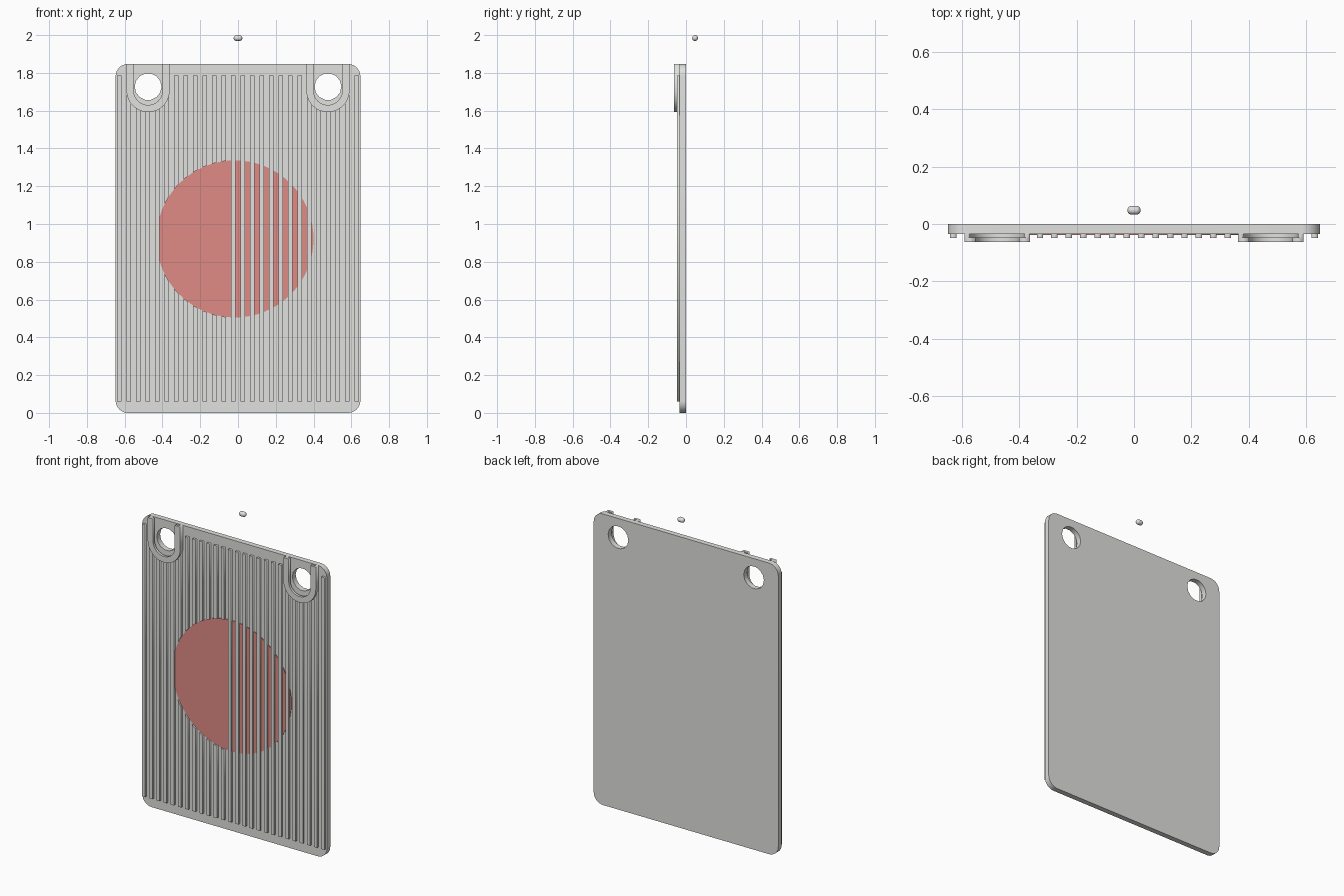
import bpy, bmesh, math
from mathutils import Matrix

if "Cube" in bpy.data.objects:
    bpy.data.objects.remove(bpy.data.objects["Cube"])


def material(name, colour):
    mat = bpy.data.materials.new(name)
    mat.use_nodes = True
    mat.diffuse_color = (*colour, 1)
    mat.node_tree.nodes["Principled BSDF"].inputs["Base Color"].default_value = (*colour, 1)
    return mat


grey = material("light grey", (0.75, 0.75, 0.735))
red = material("soft red", (0.75, 0.26, 0.24))


def arc(cx, cz, r, start, end, steps):
    """Points along an arc, angles in degrees."""
    angles = [math.radians(start + (end - start) * i / steps) for i in range(steps + 1)]
    return [(cx + r * math.cos(a), cz + r * math.sin(a)) for a in angles]


def circle(cx, cz, r, steps):
    return arc(cx, cz, r, 0, 360, steps)[:-1]


def plate(name, outlines, back, front, mat):
    """Extrude filled front-view outlines between two y depths."""
    curve = bpy.data.curves.new(name, "CURVE")
    curve.dimensions = "2D"
    curve.fill_mode = "BOTH"
    curve.extrude = (back - front) / 2
    for pts in outlines:
        spline = curve.splines.new("POLY")
        spline.points.add(len(pts) - 1)
        for p, (x, z) in zip(spline.points, pts):
            p.co = (x, z, 0, 1)
        spline.use_cyclic_u = True
    temp = bpy.data.objects.new(name + "_outline", curve)
    bpy.context.collection.objects.link(temp)
    bpy.context.view_layer.update()
    graph = bpy.context.evaluated_depsgraph_get()
    mesh = bpy.data.meshes.new_from_object(temp.evaluated_get(graph))
    bpy.data.objects.remove(temp)
    mesh.transform(Matrix.Translation((0, (back + front) / 2, 0)) @ Matrix.Rotation(math.pi / 2, 4, "X"))
    mesh.name = name
    mesh.materials.clear()
    mesh.materials.append(mat)
    obj = bpy.data.objects.new(name, mesh)
    bpy.context.collection.objects.link(obj)
    return obj


HALF_W, TOP, CORNER = 0.648, 1.847, 0.065
FACE = -0.034
HOLDER_X, HOLDER_Z, HOLDER_R = 0.476, 1.706, 0.114
DISC_X, DISC_Z, DISC_R = -0.016, 0.921, 0.416

# Board with rounded corners and two holes
board = []
for sx, z, start in ((1, CORNER, -90), (1, TOP - CORNER, 0), (-1, TOP - CORNER, 90), (-1, CORNER, 180)):
    board += arc(sx * (HALF_W - CORNER), z, CORNER, start, start + 90, 8)
holes = [circle(s * HOLDER_X, 1.727, 0.071, 14) for s in (-1, 1)]
plate("board", [board] + holes, 0, FACE, grey)


# U-shaped holders: wide slot behind a narrower front lip, open at the top
def u_shape(cx, inner):
    outer_arc = arc(cx, HOLDER_Z, HOLDER_R, 180, 360, 24)
    inner_arc = arc(cx, HOLDER_Z, inner, 360, 180, 24)
    return ([(cx - HOLDER_R, TOP)] + outer_arc + [(cx + HOLDER_R, TOP), (cx + inner, TOP)]
            + inner_arc + [(cx - inner, TOP)])


for side, s in (("left", 1), ("right", -1)):
    plate(side + "_holder_slot", [u_shape(s * HOLDER_X, 0.094)], FACE, -0.047, grey)
    plate(side + "_holder_lip", [u_shape(s * HOLDER_X, 0.076)], -0.047, -0.063, grey)

# Vertical ribs, stopped at the holders and at the left part of the disc
HALF_RIB = 0.0112
ribs = []


def strip(x, low, high):
    a, b = x - HALF_RIB, x + HALF_RIB
    ribs.append([(a, low(a)), (b, low(b)), (b, high(b)), (a, high(a))])


def disc_edge(sign):
    return lambda x: DISC_Z + sign * math.sqrt(DISC_R ** 2 - (x - DISC_X) ** 2)


for i in range(26):
    x = -0.629 + i * 0.0503
    dx = abs(abs(x) - HOLDER_X)
    end = 1.787
    if dx < HOLDER_R:
        end = HOLDER_Z - math.sqrt(max(0, 0.105 ** 2 - dx ** 2))
    bottom, top = (lambda _: 0.06), (lambda _, e=end: e)
    if DISC_X - DISC_R + 0.02 < x < -0.05:
        strip(x, bottom, disc_edge(-1))
        strip(x, disc_edge(1), top)
    else:
        strip(x, bottom, top)
plate("ribs", ribs, FACE, -0.048, grey)

# Red disc lying between the ribs
plate("disc", [circle(DISC_X, DISC_Z, DISC_R, 64)], FACE, -0.038, red)

# Small capsule bead floating above the board
bm = bmesh.new()
bmesh.ops.create_uvsphere(bm, u_segments=20, v_segments=13, radius=0.0155)
for v in bm.verts:
    v.co.z += math.copysign(0.0075, v.co.z)
bm.transform(Matrix.Translation((0, 0.048, 1.9845)) @ Matrix.Rotation(math.pi / 2, 4, "Y"))
bead_mesh = bpy.data.meshes.new("bead")
bm.to_mesh(bead_mesh)
bm.free()
bead_mesh.materials.append(grey)
bead_mesh.shade_smooth()
bead = bpy.data.objects.new("bead", bead_mesh)
bpy.context.collection.objects.link(bead)
